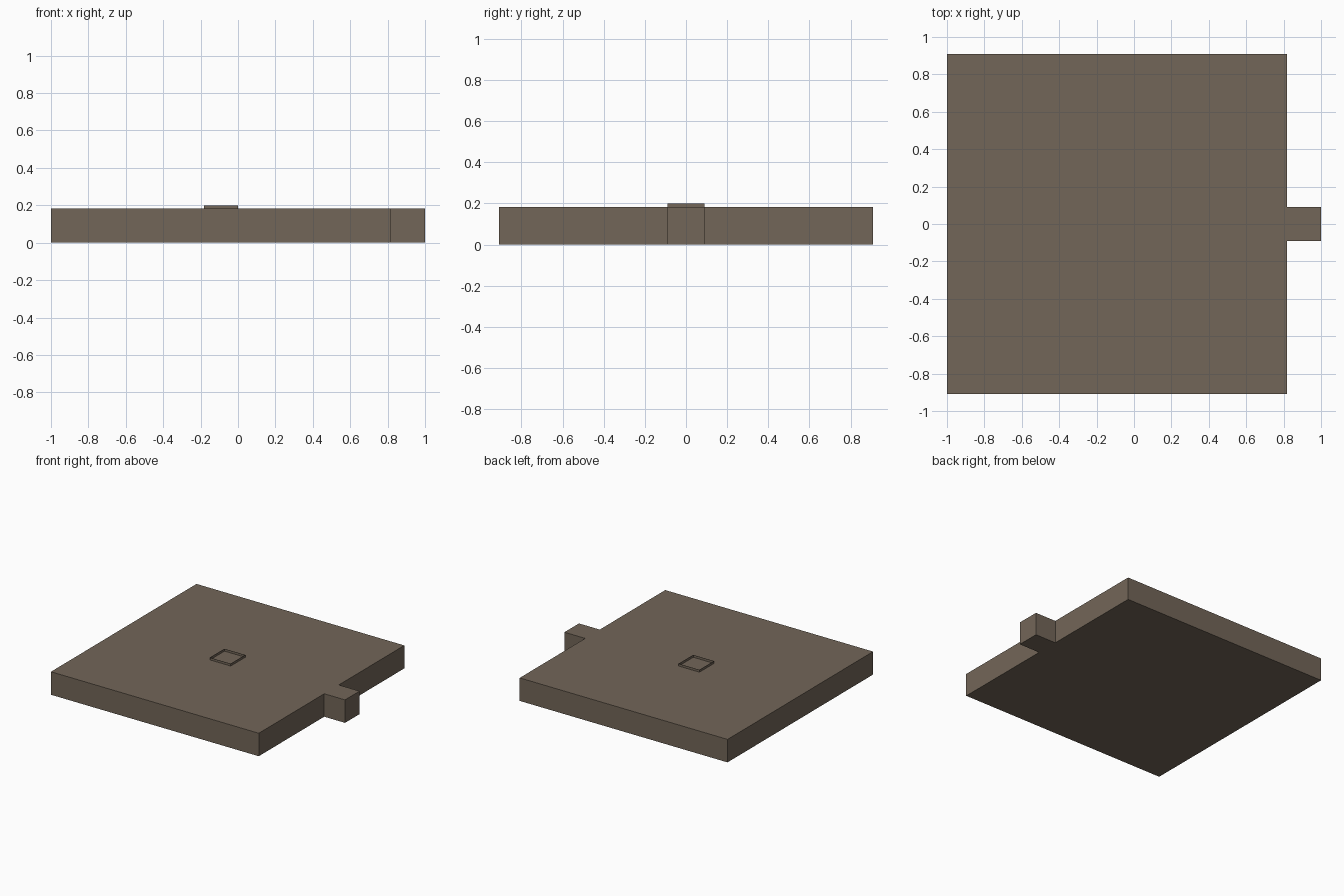
import bpy, bmesh
from mathutils import Vector

if "Cube" in bpy.data.objects:
    bpy.data.objects.remove(bpy.data.objects["Cube"])

U = 2 / 11  # grid unit: the slab is 10 x 10 x 1, the tab 1 x 1 x 1

stone = bpy.data.materials.new("grey_brown_stone")
stone.diffuse_color = (0.171, 0.133, 0.098, 1)
stone.use_nodes = True
stone.node_tree.nodes["Principled BSDF"].inputs["Base Color"].default_value = stone.diffuse_color


def extruded(name, outline, z0, z1, bottom=True, top=True):
    """Extrude a 2D outline between two heights, optionally leaving ends open."""
    bm = bmesh.new()
    low = [bm.verts.new((x, y, z0)) for x, y in outline]
    high = [bm.verts.new((x, y, z1)) for x, y in outline]
    n = len(outline)
    for i in range(n):
        j = (i + 1) % n
        bm.faces.new((low[i], low[j], high[j], high[i]))
    if bottom:
        bm.faces.new(low[::-1])
    if top:
        bm.faces.new(high)
    mesh = bpy.data.meshes.new(name)
    bm.to_mesh(mesh)
    bm.free()
    mesh.materials.append(stone)
    obj = bpy.data.objects.new(name, mesh)
    bpy.context.collection.objects.link(obj)
    return obj


# Square slab with a flush tab on the right side
edge, half, tab = 1 - U, 5 * U, U / 2
extruded("slab_with_tab",
         [(-1, -half), (edge, -half), (edge, -tab), (1, -tab),
          (1, tab), (edge, tab), (edge, half), (-1, half)], 0, U)

# Low square rim in the middle of the slab, open at the top
extruded("centre_rim", [(-U, -tab), (0, -tab), (0, tab), (-U, tab)],
         U, 1.1 * U, bottom=False, top=False)
